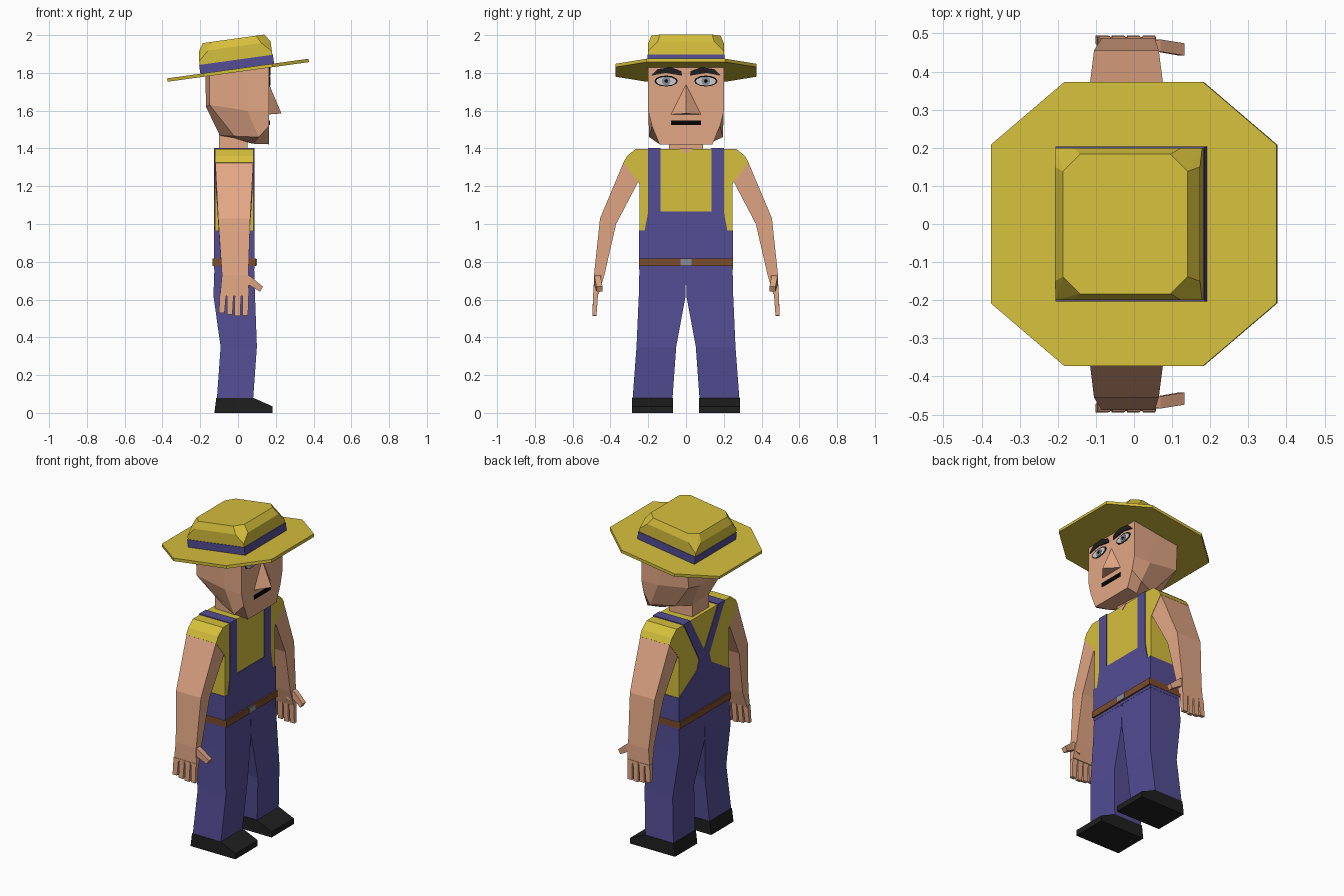
import bpy, bmesh, math
from mathutils import Matrix, Vector

if "Cube" in bpy.data.objects:
    bpy.data.objects.remove(bpy.data.objects["Cube"])


def material(name, r, g, b):
    m = bpy.data.materials.new(name)
    m.diffuse_color = [(c / 255) ** 2.2 for c in (r, g, b)] + [1]
    m.use_nodes = True
    m.node_tree.nodes["Principled BSDF"].inputs["Base Color"].default_value = m.diffuse_color
    return m


SKIN = material("skin", 226, 166, 132)
YELLOW = material("yellow", 212, 190, 62)
BLUE = material("denim", 84, 78, 146)
BROWN = material("leather", 122, 78, 48)
BLACK = material("black", 36, 36, 36)
DARK = material("ink", 12, 12, 12)
WHITE = material("white", 225, 225, 225)
GREY = material("grey", 135, 140, 150)


def finish(name, bm, mat, matrix=None):
    bmesh.ops.recalc_face_normals(bm, faces=bm.faces)
    if matrix:
        bm.transform(matrix)
    me = bpy.data.meshes.new(name)
    bm.to_mesh(me)
    bm.free()
    me.materials.append(mat)
    ob = bpy.data.objects.new(name, me)
    bpy.context.collection.objects.link(ob)
    return ob


def loft(name, rings, mat, matrix=None):
    """Join rings of equal point count and cap both ends."""
    bm = bmesh.new()
    vs = [[bm.verts.new(p) for p in r] for r in rings]
    n = len(vs[0])
    for a, b in zip(vs, vs[1:]):
        for i in range(n):
            j = (i + 1) % n
            bm.faces.new((a[i], a[j], b[j], b[i]))
    bm.faces.new(vs[0])
    bm.faces.new(vs[-1])
    return finish(name, bm, mat, matrix)


def plate(name, pts, x0, x1, mat):
    """Extrude a (y, z) outline along x."""
    return loft(name, [[(x, y, z) for y, z in pts] for x in (x0, x1)], mat)


def box(name, x, y, z, mat, matrix=None):
    ring = [(x[0], y[0]), (x[1], y[0]), (x[1], y[1]), (x[0], y[1])]
    return loft(name, [[(a, b, c) for a, b in ring] for c in z], mat, matrix)


def hull(name, pts, mat, matrix=None):
    bm = bmesh.new()
    for p in pts:
        bm.verts.new(p)
    bmesh.ops.convex_hull(bm, input=bm.verts)
    bmesh.ops.dissolve_limit(bm, angle_limit=0.02, verts=bm.verts, edges=bm.edges)
    return finish(name, bm, mat, matrix)


def mirrored(half):
    """Complete an outline given its +y half."""
    return half + [(-y, z) for y, z in reversed(half)]


def octagon(x, y, cx, cy, z):
    return [(sx * a, sy * b, z) for sx in (1, -1) for sy in (1, -1)
            for a, b in ((x, y - cy), (x - cx, y))]


def ellipse(cy, cz, ry, rz, n=12):
    return [(cy + ry * math.cos(2 * math.pi * i / n),
             cz + rz * math.sin(2 * math.pi * i / n)) for i in range(n)]


# Head: half rings from face to back, mirrored in y
head = [
    [(.165, .2, 1.85), (.02, .2, 1.83), (-.15, .2, 1.81), (-.172, .12, 1.81)],
    [(.165, .2, 1.60), (.05, .2, 1.60), (-.15, .19, 1.63), (-.17, .11, 1.62)],
    [(.165, .18, 1.52), (.11, .195, 1.46), (-.02, .13, 1.465), (-.095, .08, 1.468)],
    [(.165, .14, 1.422), (.08, .12, 1.425), (-.02, .08, 1.455), (-.09, .05, 1.465)],
]
loft("head", [r + [(x, -y, z) for x, y, z in reversed(r)] for r in head], SKIN)
loft("neck", [[(-.1, -.08, z), (.05, -.09, z), (.05, .09, z), (-.1, .08, z)]
              for z in (1.37, 1.48)], SKIN)
hull("nose", [(.16, 0, 1.75), (.23, 0, 1.585), (.16, .085, 1.58),
              (.16, -.085, 1.58)], SKIN)
plate("mouth", mirrored([(.08, 1.523), (.08, 1.548)]), .16, .169, DARK)

# Eyes and brows
for s in (1, -1):
    side = "left" if s > 0 else "right"
    c = s * .105
    plate(side + "_eye_rim", ellipse(c, 1.757, .062, .029), .16, .167, DARK)
    plate(side + "_eye_white", ellipse(c, 1.756, .054, .023), .16, .169, WHITE)
    plate(side + "_iris", ellipse(c, 1.757, .023, .023), .16, .171, GREY)
    plate(side + "_pupil", ellipse(c, 1.757, .01, .01, 8), .16, .173, DARK)
    plate(side + "_eyebrow", [(s * y, z) for y, z in (
        (.02, 1.785), (.11, 1.80), (.185, 1.785), (.15, 1.82), (.08, 1.83),
        (.025, 1.81))], .16, .172, BLACK)

# Hat, tilted back
tilt = Matrix.Translation((0, 0, 1.815)) @ Matrix.Rotation(-math.radians(7.9), 4, 'Y')
hull("hat_brim", octagon(.378, .373, .195, .165, -.01)
     + octagon(.378, .373, .195, .165, .008), YELLOW, tilt)
box("hat_band", (-.2, .194), (-.203, .203), (0, .055), BLUE, tilt)
square = [(x, y, z) for x in (-.197, .191) for y in (-.2, .2) for z in (.05, .075)]
hull("hat_crown", square + octagon(.192, .2, .05, .05, .125)
     + octagon(.165, .183, .045, .045, .167), YELLOW, tilt)

# Shirt with rounded shoulders
plate("shirt", mirrored([(.245, .8), (.245, 1.21), (.252, 1.225), (.332, 1.325),
                         (.312, 1.36), (.265, 1.398)]), -.122, .083, YELLOW)
plate("collar_skin", [(-.035, 1.4), (0, 1.37), (.035, 1.4)], .07, .086, SKIN)

# Overalls: waist, front bib with straps, crossed back, shoulder straps
box("overall_waist", (-.126, .087), (-.248, .248), (.76, .965), BLUE)
plate("front_bib", mirrored([(.246, .8), (.246, .96), (.22, .96), (.2, 1.065),
                             (.2, 1.4), (.135, 1.4), (.135, 1.065)]), .07, .087, BLUE)
plate("back_bib", [(-.246, .8), (-.246, .965), (-.07, 1.07), (-.05, 1.13), (-.2, 1.4),
                   (-.135, 1.4), (0, 1.17), (.135, 1.4), (.2, 1.4), (.05, 1.13),
                   (.07, 1.07), (.246, .965), (.246, .8)], -.126, -.11, BLUE)
box("belt", (-.134, .096), (-.25, .25), (.778, .818), BROWN)
box("buckle", (.09, .1), (-.03, .03), (.78, .816), GREY)

for s in (1, -1):
    side = "left" if s > 0 else "right"
    flip = Matrix.Diagonal((1, s, 1, 1))

    box(side + "_shoulder_strap", (-.126, .087), (.135, .2), (1.385, 1.403), BLUE, flip)

    # Leg: x back, x front, y inner, y outer, z
    leg = [(-.124, .085, 0, .246, .79), (-.13, .09, .002, .25, .62),
           (-.092, .1, .052, .262, .35), (-.112, .08, .072, .283, .07)]
    loft(side + "_leg", [[(a, c, z), (b, c, z), (b, d, z), (a, d, z)]
                         for a, b, c, d, z in leg], BLUE, flip)

    # Shoe
    shoe = [(-.125, 0), (.182, 0), (.182, .035), (.08, .08), (-.115, .08)]
    loft(side + "_shoe", [[(x, y, z) for x, z in shoe] for y in (.068, .285)],
         BLACK, flip)

    # Arm and palm: x back, x front, outer (y, z), inner (y, z)
    arm = [(-.12, .081, .331, 1.325, .252, 1.225), (-.105, .065, .455, 1.03, .37, 1.0),
           (-.085, .055, .487, .73, .432, .73), (-.095, .058, .49, .62, .462, .63)]
    loft(side + "_arm", [[(a, oy, oz), (b, oy, oz), (b, iy, iz), (a, iy, iz)]
                         for a, b, oy, oz, iy, iz in arm], SKIN, flip)

    # Fingers
    for i in range(4):
        x = -.096 + i * .0395
        tip = x - .005 + .002 * i
        low = (.53, .52, .513, .515)[i]
        loft(f"{side}_finger_{i + 1}",
             [[(u, .465, z), (u + .034, .465, z), (u + .034, .492, z), (u, .492, z)]
              if z > .6 else
              [(u, .474, z), (u + .03, .474, z), (u + .03, .495, z), (u, .495, z)]
              for u, z in ((x, .635), (tip, low))], SKIN, flip)

    # Thumb
    thumb = [(.02, .745, .02, .66), (.07, .72, .06, .675), (.132, .668, .117, .642)]
    loft(side + "_thumb", [[(a, y0, b), (a, y0 + .032, b), (c, y0 + .032, d), (c, y0, d)]
                           for (a, b, c, d), y0 in zip(thumb, (.445, .452, .442))],
         SKIN, flip)
